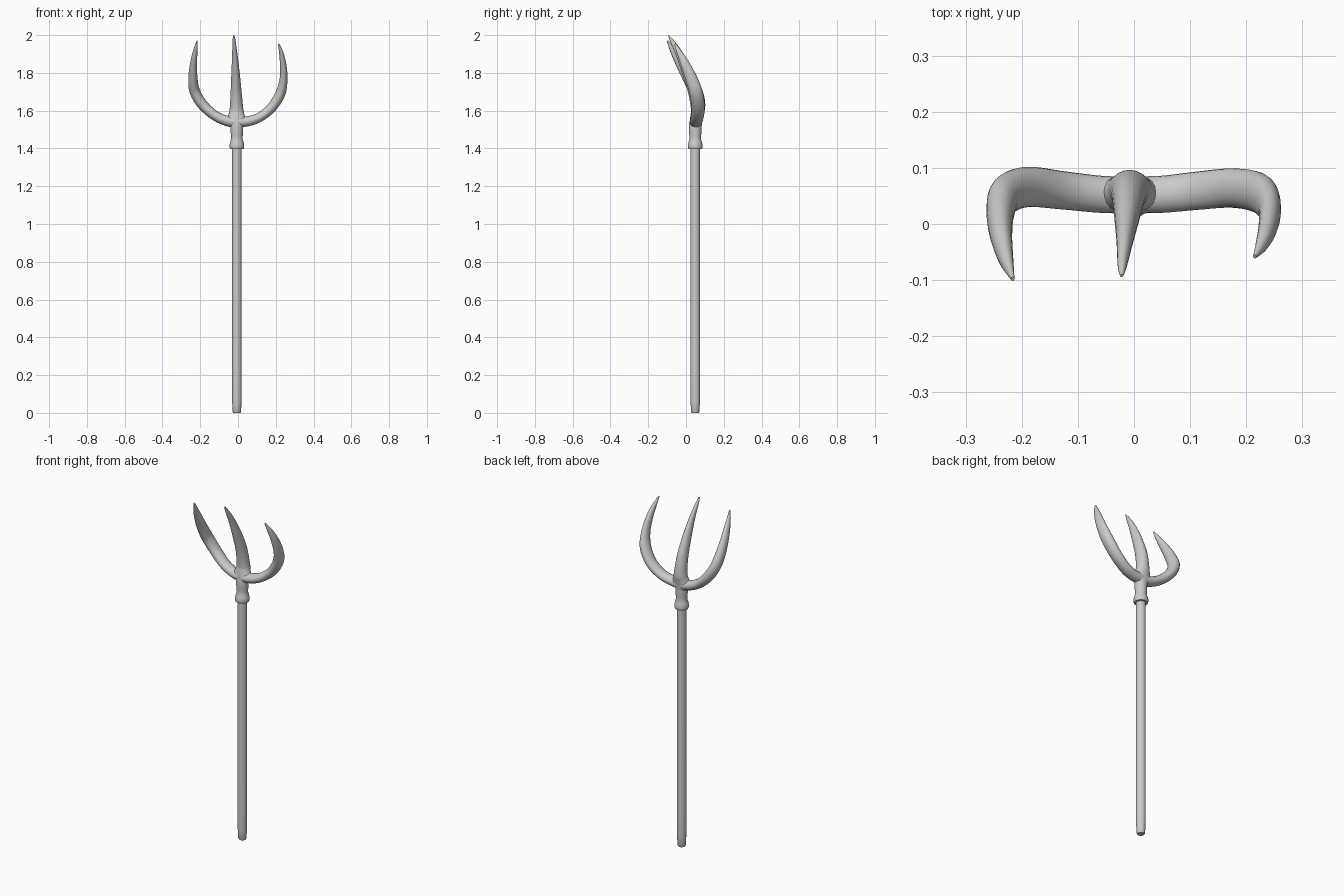
import bpy, bmesh, math
from mathutils import Vector

if "Cube" in bpy.data.objects:
    bpy.data.objects.remove(bpy.data.objects["Cube"])

CX, CY = -0.006, 0.049   # shaft axis


def finish(name, bm, angle=40):
    bmesh.ops.recalc_face_normals(bm, faces=bm.faces)
    me = bpy.data.meshes.new(name)
    bm.to_mesh(me)
    bm.free()
    ob = bpy.data.objects.new(name, me)
    bpy.context.collection.objects.link(ob)
    bpy.context.view_layer.objects.active = ob
    ob.select_set(True)
    bpy.ops.object.shade_smooth_by_angle(angle=math.radians(angle))
    ob.select_set(False)
    return ob


def skin(bm, rings):
    """Bridge rings of vertices and cap both ends."""
    n = len(rings[0])
    for r0, r1 in zip(rings, rings[1:]):
        for i in range(n):
            j = (i + 1) % n
            bm.faces.new((r0[i], r0[j], r1[j], r1[i]))
    bm.faces.new(rings[0])
    bm.faces.new(rings[-1])


def lathe(name, profile, n=24):
    bm = bmesh.new()
    angs = [2 * math.pi * i / n for i in range(n)]
    skin(bm, [[bm.verts.new((CX + r * math.cos(a), CY + r * math.sin(a), z))
               for a in angs] for r, z in profile])
    return finish(name, bm)


def spline(pts, steps=6):
    """Catmull-Rom through points of any dimension."""
    p = [pts[0]] + pts + [pts[-1]]
    out = []
    for k in range(1, len(p) - 2):
        for s in range(steps):
            t = s / steps
            out.append([0.5 * (2 * b + (c - a) * t + (2 * a - 5 * b + 4 * c - d) * t * t
                               + (3 * b - a - 3 * c + d) * t ** 3)
                        for a, b, c, d in zip(*p[k - 1:k + 3])])
    out.append(list(pts[-1]))
    return out


def sweep(name, pts, n=20):
    """Elliptical sweep; each point is x, y, z, half width, half depth."""
    bm = bmesh.new()
    path = spline(pts)
    pos = [Vector(p[:3]) for p in path]
    rings = []
    for i, p in enumerate(path):
        t = (pos[min(i + 1, len(pos) - 1)] - pos[max(i - 1, 0)]).normalized()
        v = Vector((0, 1, 0))
        v = (v - t * v.dot(t)).normalized()
        u = t.cross(v)
        rings.append([bm.verts.new(pos[i]
                      + u * max(p[3], .002) * math.cos(2 * math.pi * k / n)
                      + v * max(p[4], .002) * math.sin(2 * math.pi * k / n))
                      for k in range(n)])
    skin(bm, rings)
    return finish(name, bm, 60)


# Wooden shaft with slightly tapered foot
lathe("shaft", [(.019, 0), (.022, .006), (.025, .06), (.0255, .2), (.0255, 1.41)])

# Socket collar with rolled lip
lathe("socket", [(.026, 1.397), (.036, 1.398), (.039, 1.405), (.039, 1.418), (.036, 1.432),
                 (.031, 1.448), (.031, 1.465), (.033, 1.49), (.034, 1.52), (.03, 1.545)])

# Outer tines: one continuous curved bar from left tip to right tip
sweep("outer_tines", [
    (-.216, -.098, 1.97, .003, .004), (-.228, -.062, 1.905, .013, .018),
    (-.237, -.018, 1.83, .020, .028), (-.238, .022, 1.76, .025, .034),
    (-.228, .052, 1.70, .028, .036), (-.190, .066, 1.635, .028, .036),
    (-.127, .060, 1.577, .026, .034), (-.060, .053, 1.546, .027, .033),
    (-.008, .052, 1.540, .028, .033),
    (.050, .053, 1.544, .027, .033), (.110, .059, 1.563, .025, .034),
    (.175, .064, 1.613, .026, .035), (.223, .055, 1.688, .027, .036),
    (.241, .030, 1.765, .021, .032), (.239, -.004, 1.845, .017, .024),
    (.228, -.036, 1.91, .011, .014), (.215, -.058, 1.953, .003, .004)])

# Centre tine, flared where it meets the bar
sweep("centre_tine", [
    (-.008, .051, 1.515, .033, .032), (-.008, .053, 1.545, .058, .033),
    (-.008, .058, 1.575, .044, .034), (-.008, .061, 1.61, .036, .035),
    (-.010, .046, 1.70, .029, .035), (-.013, .010, 1.80, .022, .030),
    (-.017, -.035, 1.90, .014, .020), (-.021, -.075, 1.97, .008, .010),
    (-.022, -.092, 1.998, .003, .003)])
